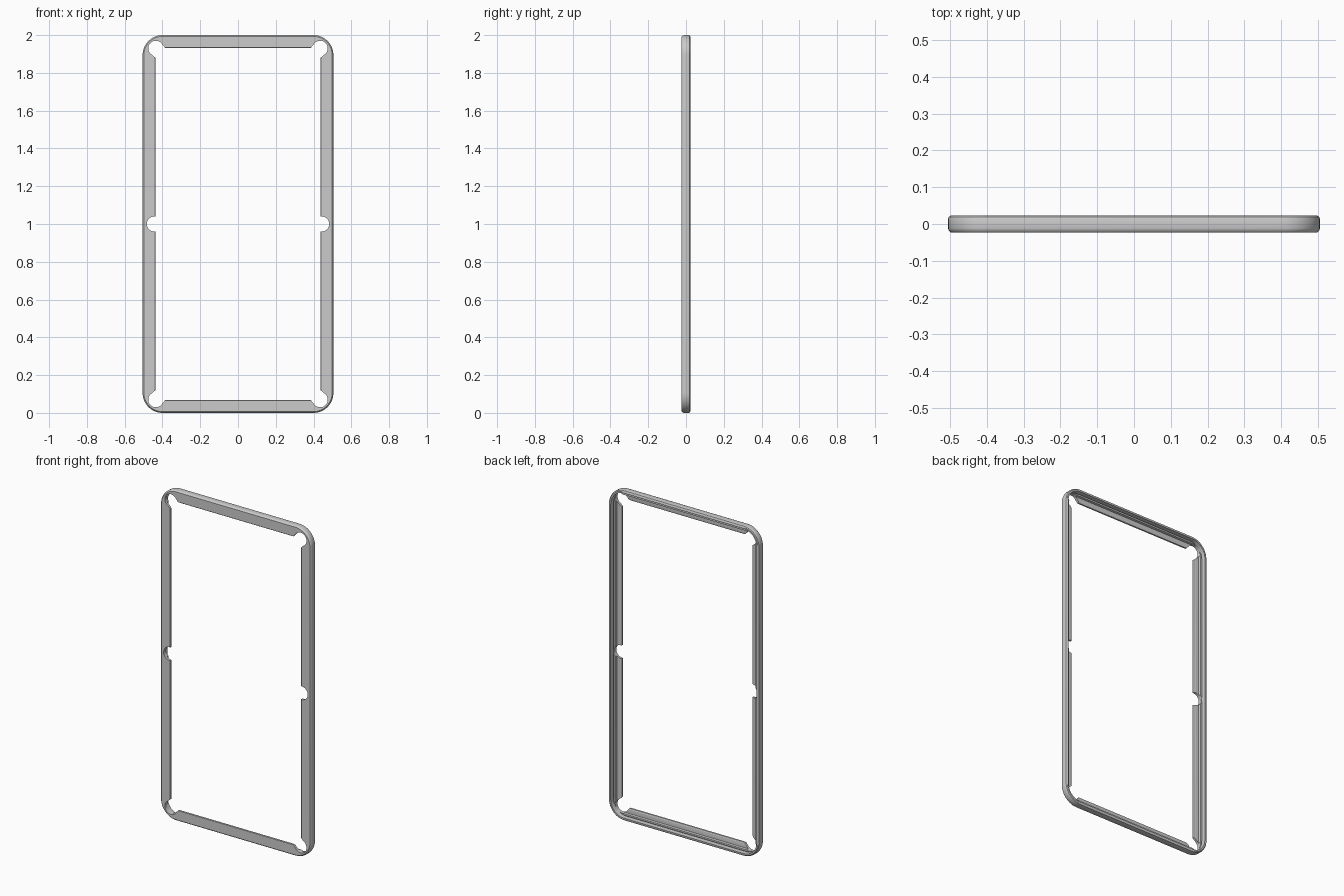
import bpy, bmesh
from math import sin, cos, pi, radians
from mathutils import Matrix, Vector

cube = bpy.data.objects.get("Cube")
if cube:
    bpy.data.objects.remove(cube, do_unlink=True)

HALF_X, HALF_Z, CORNER = 0.505, 1.0, 0.105

grey = bpy.data.materials.new("plain grey")
grey.use_nodes = True
colour = (0.6, 0.6, 0.6, 1)
grey.diffuse_color = colour
grey.node_tree.nodes["Principled BSDF"].inputs["Base Color"].default_value = colour


def make_object(name, bm):
    bmesh.ops.recalc_face_normals(bm, faces=bm.faces)
    mesh = bpy.data.meshes.new(name)
    bm.to_mesh(mesh)
    bm.free()
    obj = bpy.data.objects.new(name, mesh)
    bpy.context.collection.objects.link(obj)
    return obj


# Rail cross-section: inset from the outer edge, depth (front is negative)
profile = [(0, -0.012), (0.002, -0.018), (0.007, -0.0225),
           (0.065, -0.0225), (0.068, -0.019), (0.066, -0.012), (0.060, -0.008),
           (0.036, -0.008), (0.034, 0.006), (0.024, 0.006), (0.022, -0.004),
           (0.017, -0.004), (0.016, 0.0225), (0.007, 0.0225),
           (0.002, 0.019), (0, 0.013)]


def ring_point(corner, angle, inset):
    sx, sz = corner
    r = CORNER - inset
    return (sx * (HALF_X - CORNER) + r * cos(angle),
            1 + sz * (HALF_Z - CORNER) + r * sin(angle))


# Sweep the cross-section round the rounded rectangle
bm = bmesh.new()
sections = []
for i, corner in enumerate([(1, 1), (-1, 1), (-1, -1), (1, -1)]):
    for step in range(13):
        angle = (i + step / 12) * pi / 2
        section = []
        for inset, y in profile:
            x, z = ring_point(corner, angle, inset)
            section.append(bm.verts.new((x, y, z)))
        sections.append(section)
for a, b in zip(sections, sections[1:] + sections[:1]):
    for j in range(len(profile)):
        k = (j + 1) % len(profile)
        bm.faces.new((a[j], a[k], b[k], b[j]))
frame = make_object("rail_frame", bm)
frame.data.materials.append(grey)


# Pocket cutter: a round hole with a throat opening towards the middle
def add_pocket(bm, x, z, facing, radius, throat):
    outline = [(radius * cos(t), radius * sin(t))
               for t in (radians(75 + 210 * s / 24) for s in range(25))]
    outline += [(0.035, -throat), (0.08, -throat), (0.08, throat), (0.035, throat)]
    turn = Matrix.Rotation(-facing, 3, 'Y')
    verts = [bm.verts.new(turn @ Vector((u, -0.1, v)) + Vector((x, 0, z)))
             for u, v in outline]
    face = bm.faces.new(verts)
    out = bmesh.ops.extrude_face_region(bm, geom=[face])
    top = [g for g in out["geom"] if isinstance(g, bmesh.types.BMVert)]
    bmesh.ops.translate(bm, verts=top, vec=(0, 0.2, 0))


bm = bmesh.new()
for sx in (-1, 1):
    add_pocket(bm, sx * 0.443, 1, 0 if sx < 0 else pi, 0.040, 0.046)
    for sz in (-1, 1):
        facing = pi / 4 * -sz if sx < 0 else pi + pi / 4 * sz
        add_pocket(bm, sx * 0.435, 1 + sz * 0.93, facing, 0.040, 0.037)
cutter = make_object("pocket_cutter", bm)

# Cut the six pockets
mod = frame.modifiers.new("pockets", 'BOOLEAN')
mod.operation = 'DIFFERENCE'
mod.solver = 'EXACT'
mod.object = cutter
bpy.context.view_layer.objects.active = frame
frame.select_set(True)
bpy.ops.object.modifier_apply(modifier=mod.name)
bpy.data.objects.remove(cutter, do_unlink=True)
bpy.ops.object.shade_smooth_by_angle(angle=radians(35))
